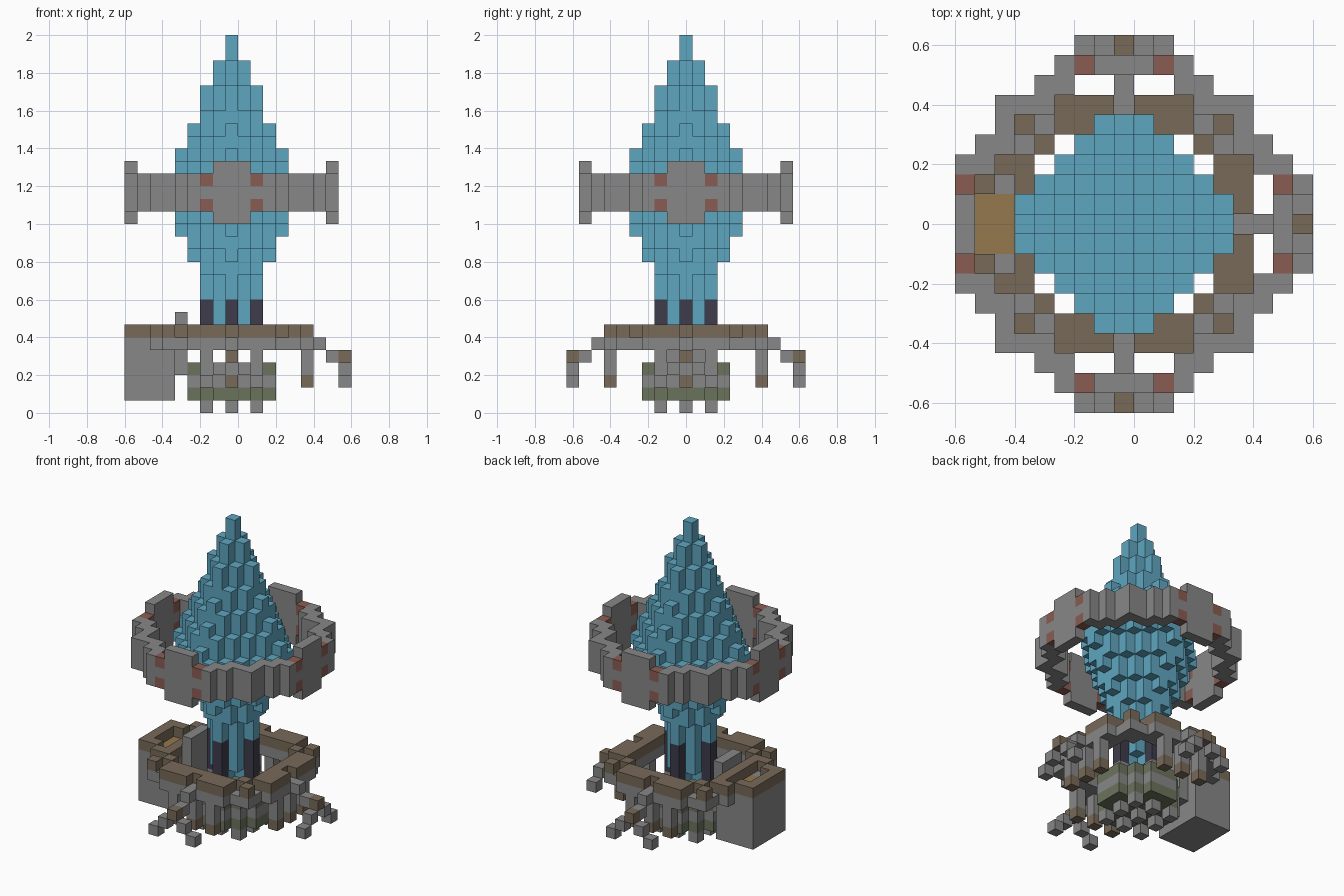
import bpy
import bmesh
from mathutils import Vector

cube = bpy.data.objects.get("Cube")
if cube:
    bpy.data.objects.remove(cube, do_unlink=True)

UNIT = 2 / 30
AXIS = Vector((-UNIT / 2, 0, 0))


def make_material(name, rgb):
    mat = bpy.data.materials.new(name)
    mat.use_nodes = True
    mat.diffuse_color = (*rgb, 1)
    mat.node_tree.nodes["Principled BSDF"].inputs["Base Color"].default_value = (*rgb, 1)
    return mat


materials = {
    "grey": make_material("stone_grey", (0.242, 0.242, 0.242)),
    "blue": make_material("crystal_blue", (0.114, 0.381, 0.527)),
    "brown": make_material("trim_brown", (0.188, 0.144, 0.098)),
    "red": make_material("rust_red", (0.254, 0.107, 0.084)),
    "gold": make_material("dull_gold", (0.296, 0.188, 0.076)),
    "dark": make_material("dark_violet", (0.048, 0.045, 0.07)),
    "green": make_material("moss_green", (0.147, 0.171, 0.107)),
}

parts = {}
taken = set()


def block(part, color, xs, ys, zs):
    """Fill inclusive cell ranges with one colour."""
    for x in range(xs[0], xs[1] + 1):
        for y in range(ys[0], ys[1] + 1):
            for z in range(zs[0], zs[1] + 1):
                if (x, y, z) not in taken:
                    taken.add((x, y, z))
                    parts.setdefault(part, {})[(x, y, z)] = color


def cell(part, color, x, y, low, high):
    block(part, color, (x, x), (y, y), (low, high))


def mirrored(a, b):
    """All reflections of a plan position, including across the diagonal."""
    return {(s * p, t * q) for p, q in ((a, b), (b, a)) for s in (1, -1) for t in (1, -1)}


# Crystal: stepped columns, tall in the middle, tapering both ways
axis_top = (30, 28, 26, 23, 21, 19)
axis_low = (5, 5, 9, 12, 14, 16)
side_low = {2: 6, 3: 11, 4: 13, 5: 15, 6: 17}
for x in range(-5, 6):
    for y in range(-5, 6):
        m = abs(x) + abs(y)
        if m > 6:
            continue
        on_axis = x == 0 or y == 0
        top = axis_top[m] if on_axis else 30 - 2 * m
        low = axis_low[m] if on_axis else side_low[m]
        cell("crystal", "blue", x, y, low, top - 1)

# Dark prongs holding the crystal, on short posts
for x, y in mirrored(2, 0):
    cell("crystal_prongs", "dark", x, y, 5, 8)
    cell("prong_posts", "grey", x, y, 4, 4)

# Floating band around the crystal
for a, b in ((3, 8), (3, 7), (4, 7), (4, 6), (5, 6), (6, 6)):
    for x, y in mirrored(a, b):
        cell("floating_band", "grey", x, y, 16, 18)
for x, y in mirrored(2, 8):
    for z, color in ((16, "red"), (17, "grey"), (18, "red")):
        cell("floating_band", color, x, y, z, z)
for a in (0, 1):
    for x, y in mirrored(a, 8):
        cell("floating_band", "grey", x, y, 15, 19)

# Base disc with feet
for x in range(-3, 4):
    for y in range(-3, 4):
        if abs(x) + abs(y) <= 4:
            for z, color in ((1, "green"), (2, "grey"), (3, "green")):
                cell("base_disc", color, x, y, z, z)
for x in (-2, 0, 2):
    for y in (-2, 0, 2):
        cell("base_feet", "grey", x, y, 0, 0)

# Housing on the right side with a gold tray and an upright back panel
block("housing", "grey", (-8, -5), (-2, 2), (1, 4))
block("housing", "gold", (-7, -6), (-1, 1), (5, 5))
block("housing", "grey", (-8, -5), (-2, 2), (5, 5))
block("housing_rim", "brown", (-8, -8), (-2, 2), (6, 6))
block("housing_rim", "brown", (-5, -5), (-2, 2), (6, 6))
for y in (-2, 2):
    cell("housing_rim", "brown", -7, y, 6, 6)
block("housing_panel", "grey", (-4, -4), (-1, 1), (3, 7))

# Base ring: grey underside, brown top with notches
for a in range(4):
    for b in (5, 6):
        for x, y in mirrored(a, b):
            if x <= -5 and a < 3:
                continue
            cell("base_ring", "grey", x, y, 5, 5)
            if (a, b) != (0, 6):
                cell("base_ring_top", "brown", x, y, 6, 6)
for a, b in ((4, 4), (5, 5), (4, 5)):
    for x, y in mirrored(a, b):
        cell("base_ring", "grey", x, y, 5, 5)
        if a == b:
            cell("base_ring_top", "brown", x, y, 6, 6)

# Claws and legs on the three open sides
for name, turn in (("front", lambda u, v: (u, -v)),
                   ("back", lambda u, v: (u, v)),
                   ("left", lambda u, v: (v, u))):
    for u in (-2, 0, 2):
        cell(name + "_legs", "grey", *turn(u, 6), 3, 4)
        cell(name + "_legs", "brown", *turn(u, 6), 2, 2)
    claw = name + "_claw"
    cell(claw, "grey", *turn(0, 7), 5, 5)
    cell(claw, "grey", *turn(0, 8), 4, 4)
    cell(claw, "brown", *turn(0, 9), 4, 4)
    for side in (-1, 1):
        cell(claw, "grey", *turn(side, 9), 3, 3)
        cell(claw, "grey", *turn(2 * side, 9), 2, 2)

# Turn each part's cells into a mesh of exposed faces
for name, cells in parts.items():
    bm = bmesh.new()
    slots = sorted(set(cells.values()))
    verts = {}

    def corner(key):
        if key not in verts:
            verts[key] = bm.verts.new(Vector(key) * UNIT / 2 + AXIS)
        return verts[key]

    for (x, y, z), color in cells.items():
        center = (2 * x, 2 * y, 2 * z + 1)
        for axis in range(3):
            for sign in (-1, 1):
                near = [x, y, z]
                near[axis] += sign
                if tuple(near) in taken:
                    continue
                loop = []
                for p, q in ((-1, -1), (1, -1), (1, 1), (-1, 1)):
                    key = list(center)
                    key[axis] += sign
                    key[(axis + 1) % 3] += p
                    key[(axis + 2) % 3] += q
                    loop.append(corner(tuple(key)))
                face = bm.faces.new(loop if sign > 0 else loop[::-1])
                face.material_index = slots.index(color)
    mesh = bpy.data.meshes.new(name)
    bm.to_mesh(mesh)
    bm.free()
    for color in slots:
        mesh.materials.append(materials[color])
    bpy.context.scene.collection.objects.link(bpy.data.objects.new(name, mesh))
